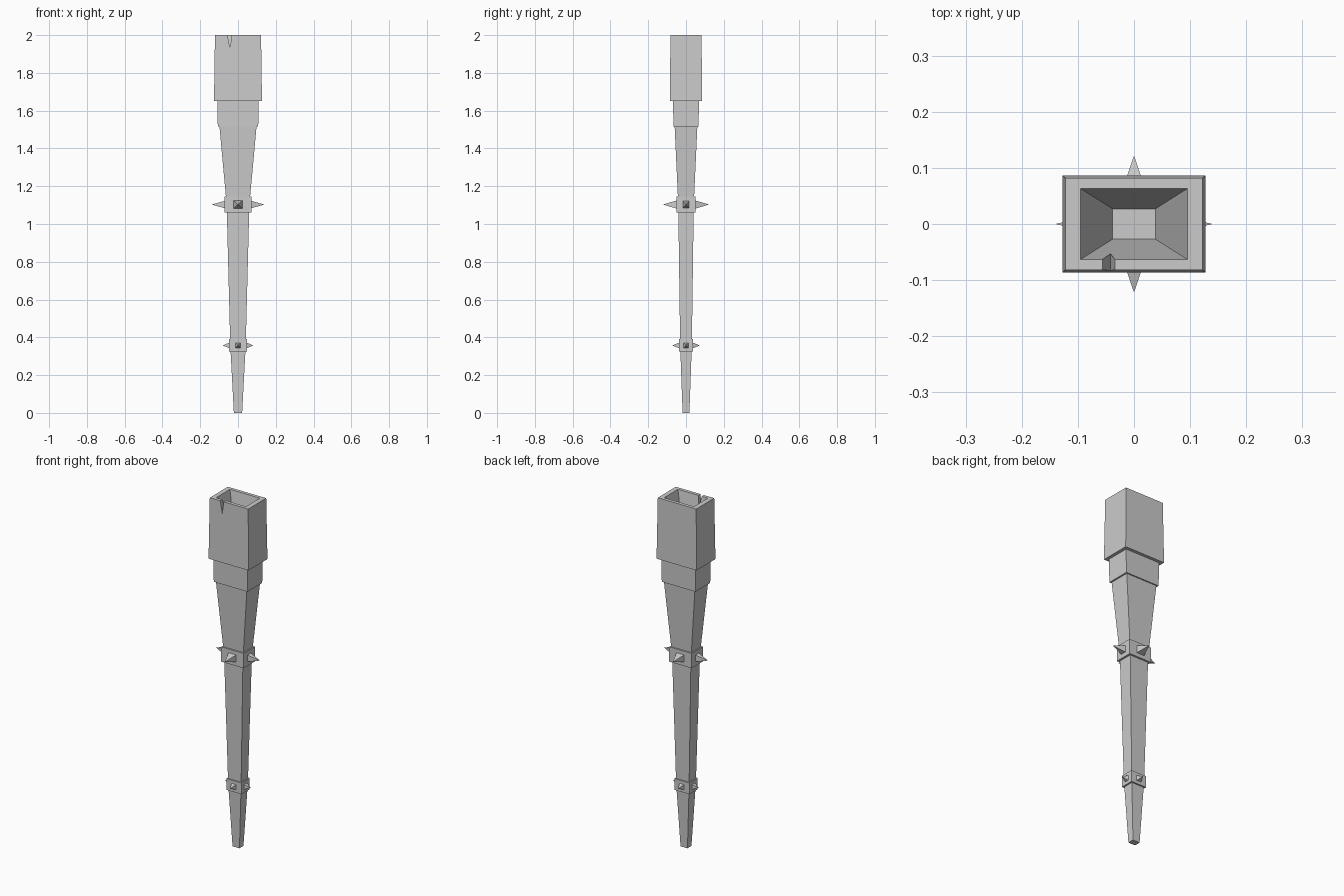
import bpy, bmesh
from mathutils import Vector

if "Cube" in bpy.data.objects:
    bpy.data.objects.remove(bpy.data.objects["Cube"])


def make(name, bm):
    bmesh.ops.recalc_face_normals(bm, faces=bm.faces)
    me = bpy.data.meshes.new(name)
    bm.to_mesh(me)
    bm.free()
    ob = bpy.data.objects.new(name, me)
    bpy.context.collection.objects.link(ob)
    return ob


def loft(name, sections):
    """Capped loft through rectangles (half_x, half_y, z)."""
    bm = bmesh.new()
    rings = [[bm.verts.new((sx * hx, sy * hy, z))
              for sx, sy in ((-1, -1), (1, -1), (1, 1), (-1, 1))]
             for hx, hy, z in sections]
    for a, b in zip(rings, rings[1:]):
        for i in range(4):
            j = (i + 1) % 4
            bm.faces.new((a[i], a[j], b[j], b[i]))
    bm.faces.new(rings[0])
    bm.faces.new(rings[-1])
    return make(name, bm)


def spikes(name, z, hx, hy, tip_x, tip_y, x_base, y_base):
    """Four pyramids pointing out of a band."""
    bm = bmesh.new()
    up = Vector((0, 0, 1))
    for d, side, start, tip, w, h in (
            (Vector((1, 0, 0)), Vector((0, 1, 0)), hx, tip_x, *x_base),
            (Vector((0, 1, 0)), Vector((1, 0, 0)), hy, tip_y, *y_base)):
        for s in (-1, 1):
            c = up * z + d * s * start
            base = [bm.verts.new(c + side * w * a + up * h * b)
                    for a, b in ((-1, -1), (1, -1), (1, 1), (-1, 1))]
            apex = bm.verts.new(up * z + d * s * tip)
            bm.faces.new(base)
            for i in range(4):
                bm.faces.new((base[i], base[(i + 1) % 4], apex))
    return make(name, bm)


# Tapered shaft, with a wider flare above the upper band
loft("lower_shaft", [(.022, .018, 0), (.041, .031, .36), (.060, .041, 1.10)])
loft("upper_shaft", [(.060, .041, 1.10), (.098, .060, 1.515)])

# Bands with spikes
loft("lower_band", [(.048, .038, .325), (.048, .038, .39)])
loft("upper_band", [(.071, .051, 1.06), (.071, .051, 1.145)])
spikes("lower_spikes", .357, .048, .038, .081, .073, (.012, .014), (.014, .014))
spikes("upper_spikes", 1.103, .071, .051, .14, .122, (.016, .019), (.024, .021))

# Collar under the head
loft("collar", [(.107, .067, 1.515), (.109, .068, 1.65)])

# Hollow head: outer wall, rim, then tapering cavity down to its floor
head = loft("head", [(.127, .086, 1.65), (.122, .082, 2.0),
                     (.095, .063, 2.0), (.038, .027, 1.75)])

# V-shaped crack cut through the front wall
bm = bmesh.new()
front, back = [[bm.verts.new((x, y, z)) for x, z in
                ((-.058, 2.01), (-.033, 2.01), (-.042, 1.93))]
               for y in (-.12, -.035)]
bm.faces.new(front)
bm.faces.new(back)
for i in range(3):
    j = (i + 1) % 3
    bm.faces.new((front[i], front[j], back[j], back[i]))
cutter = make("crack_cutter", bm)
cutter.hide_render = True
cutter.hide_viewport = True
mod = head.modifiers.new("crack", 'BOOLEAN')
mod.operation = 'DIFFERENCE'
mod.solver = 'EXACT'
mod.object = cutter
